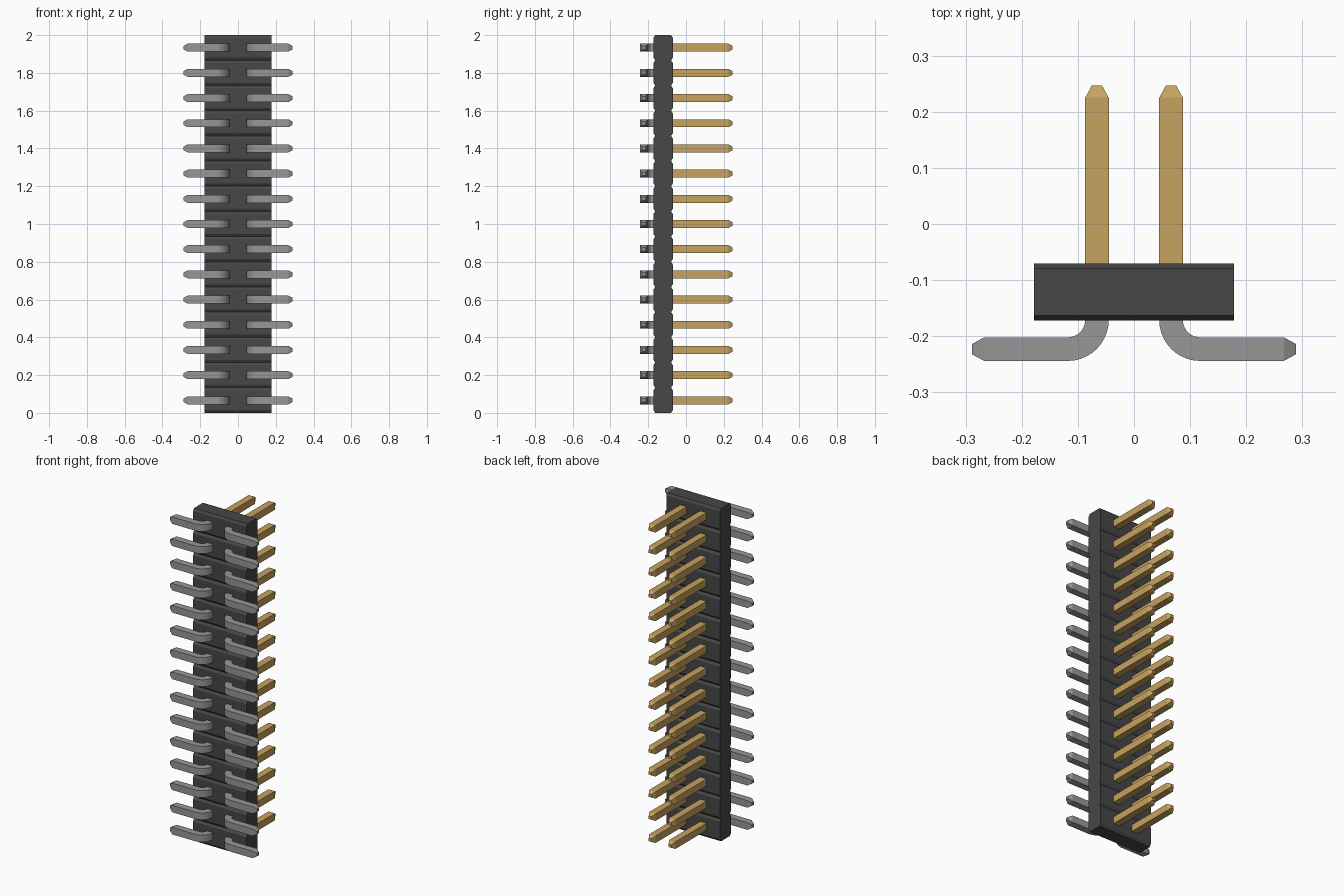
import bpy, bmesh, math
from mathutils import Vector

ROWS = 15
PITCH = 2.0 / ROWS
HALF = 0.021           # half thickness of a pin
PIN_X = 0.066          # pin column offset from the centre
FRONT, BACK = -0.172, -0.07
BODY_X = 0.178

cube = bpy.data.objects.get("Cube")
if cube:
    bpy.data.objects.remove(cube, do_unlink=True)


def material(name, rgb):
    m = bpy.data.materials.new(name)
    m.use_nodes = True
    m.diffuse_color = (*rgb, 1)
    m.node_tree.nodes["Principled BSDF"].inputs["Base Color"].default_value = (*rgb, 1)
    return m


def finish(name, bm, mat):
    bmesh.ops.recalc_face_normals(bm, faces=bm.faces)
    mesh = bpy.data.meshes.new(name)
    bm.to_mesh(mesh)
    bm.free()
    mesh.materials.append(mat)
    obj = bpy.data.objects.new(name, mesh)
    bpy.context.collection.objects.link(obj)
    return obj


def loft(stations):
    """Skin rectangular sections: (centre x, centre y, heading angle, half size)."""
    bm = bmesh.new()
    rings = []
    for x, y, angle, h in stations:
        side = Vector((-math.sin(angle), math.cos(angle), 0)) * h
        up = Vector((0, 0, h))
        c = Vector((x, y, PITCH / 2))
        rings.append([bm.verts.new(c + side * a + up * b)
                      for a, b in ((-1, -1), (1, -1), (1, 1), (-1, 1))])
    for r, s in zip(rings, rings[1:]):
        for i in range(4):
            j = (i + 1) % 4
            bm.faces.new((r[i], r[j], s[j], s[i]))
    bm.faces.new(rings[0])
    bm.faces.new(rings[-1])
    return bm


def repeat(obj):
    """Two mirrored columns, then one pair for every row."""
    obj.modifiers.new("columns", 'MIRROR').use_mirror_merge = False
    rows = obj.modifiers.new("rows", 'ARRAY')
    rows.count = ROWS
    rows.use_relative_offset = False
    rows.use_constant_offset = True
    rows.constant_offset_displace = (0, 0, PITCH)


black = material("black plastic", (0.063, 0.063, 0.063))
gold = material("gold plating", (0.57, 0.36, 0.115))
grey = material("grey metal", (0.31, 0.31, 0.31))

# Housing: side profile with a chamfered groove at every row boundary
CUT_Y, CUT_Z = 0.009, 0.014
front_edge, back_edge = [], []
for i in range(ROWS):
    z0, z1 = i * PITCH, (i + 1) * PITCH
    steps = [(CUT_Y, z0), (0, z0 + CUT_Z), (0, z1 - CUT_Z)]
    if i == ROWS - 1:
        steps.append((CUT_Y, z1))
    front_edge += [(FRONT + d, z) for d, z in steps]
    back_edge += [(BACK - d, z) for d, z in steps]
bm = bmesh.new()
outline = [bm.verts.new((-BODY_X, y, z)) for y, z in front_edge + back_edge[::-1]]
cap = bm.faces.new(outline)
extruded = bmesh.ops.extrude_face_region(bm, geom=[cap], use_keep_orig=True)
bmesh.ops.translate(bm, vec=(2 * BODY_X, 0, 0),
                    verts=[v for v in extruded["geom"] if isinstance(v, bmesh.types.BMVert)])
finish("housing", bm, black)

# Straight contact pins with tapered tips
quarter = math.pi / 2
pin = finish("contact_pins", loft([(PIN_X, BACK - 0.02, quarter, HALF),
                                   (PIN_X, 0.225, quarter, HALF),
                                   (PIN_X, 0.247, quarter, 0.009)]), gold)
repeat(pin)

# Solder legs: leave the housing, bend outwards, end in a tapered tip
RADIUS = 0.052
stations = [(PIN_X, FRONT + 0.02, -quarter, HALF)]
for k in range(11):
    a = quarter * k / 10
    stations.append((PIN_X + RADIUS * (1 - math.cos(a)),
                     FRONT + 0.001 - RADIUS * math.sin(a), a - quarter, HALF))
foot_y = stations[-1][1]
stations += [(0.267, foot_y, 0, HALF), (0.289, foot_y, 0, 0.009)]
leg = finish("solder_legs", loft(stations), grey)
bpy.ops.object.select_all(action='DESELECT')
leg.select_set(True)
bpy.context.view_layer.objects.active = leg
bpy.ops.object.shade_smooth_by_angle(angle=math.radians(20))
repeat(leg)
